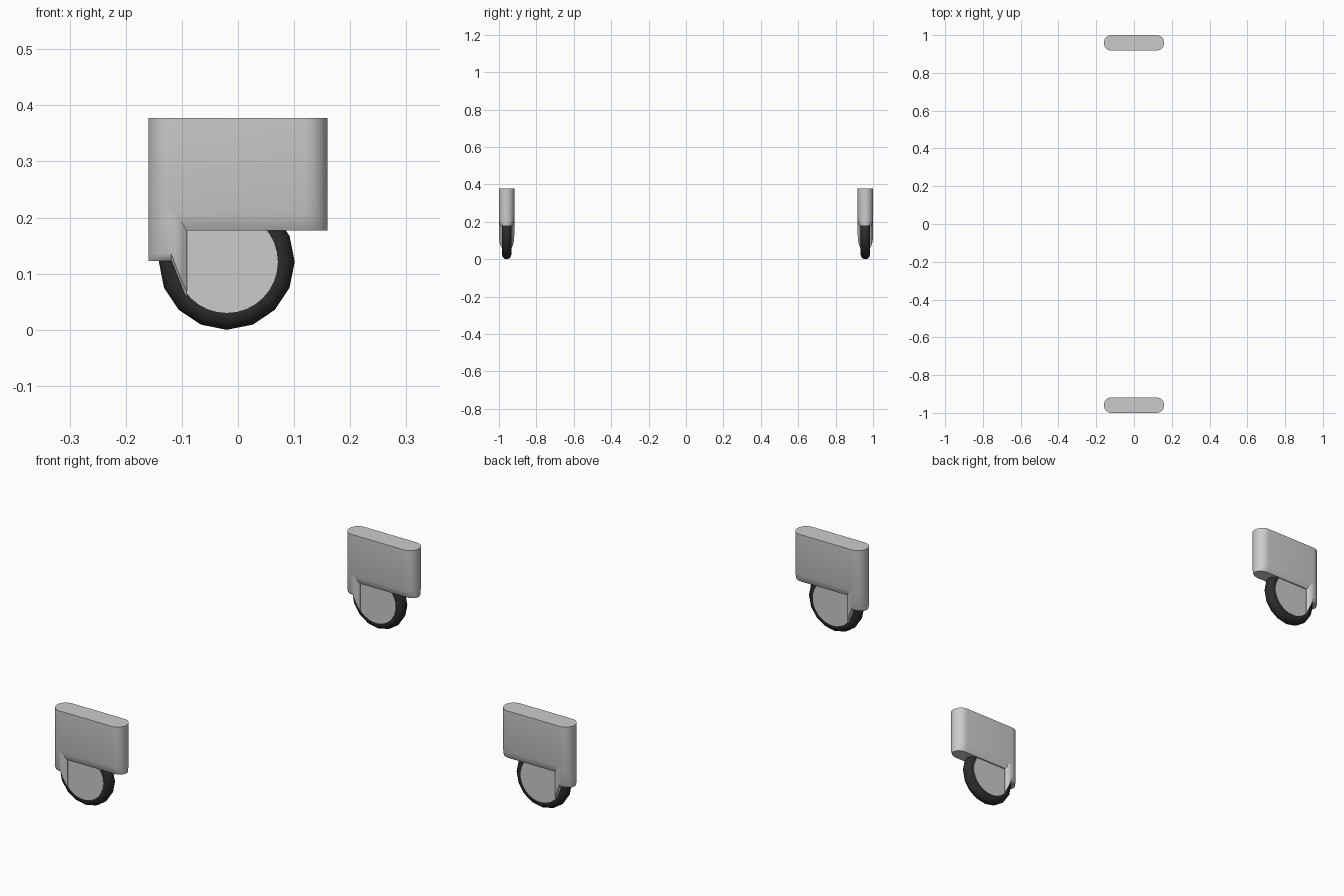
import bpy, bmesh, math

if "Cube" in bpy.data.objects:
    bpy.data.objects.remove(bpy.data.objects["Cube"])


def material(name, c):
    m = bpy.data.materials.new(name)
    m.diffuse_color = (c, c, c, 1)
    m.use_nodes = True
    m.node_tree.nodes["Principled BSDF"].inputs["Base Color"].default_value = m.diffuse_color
    return m


GREY = material("light grey", 0.6)
BLACK = material("rubber black", 0.025)


def finish(bm, name, mat, angle):
    bmesh.ops.recalc_face_normals(bm, faces=bm.faces)
    me = bpy.data.meshes.new(name)
    bm.to_mesh(me)
    bm.free()
    ob = bpy.data.objects.new(name, me)
    bpy.context.collection.objects.link(ob)
    me.materials.append(mat)
    bpy.ops.object.select_all(action='DESELECT')
    ob.select_set(True)
    bpy.context.view_layer.objects.active = ob
    bpy.ops.object.shade_smooth_by_angle(angle=math.radians(angle))
    return ob


def loft(name, yc, stations, lip, tuck):
    """Skin along x; each station is (x, half thickness, bottom, top)."""
    bm = bmesh.new()
    rings = []
    for x, h, b, t in stations:
        k = h * (1 - tuck)
        pts = [(h, t), (-h, t), (-h, b + lip), (-(h + k) / 2, b + lip * .35),
               (-k, b), (k, b), ((h + k) / 2, b + lip * .35), (h, b + lip)]
        rings.append([bm.verts.new((x, yc + y, z)) for y, z in pts])
    for a, c in zip(rings, rings[1:]):
        for i in range(len(a)):
            j = (i + 1) % len(a)
            bm.faces.new((a[i], a[j], c[j], c[i]))
    bm.faces.new(rings[0])
    bm.faces.new(rings[-1])
    return finish(bm, name, GREY, 40)


def rounded_end(sign, bottom, top):
    """Quarter-round thinning towards the end at x = sign * 0.16."""
    out = []
    for i in range(8):
        a = math.radians(4 + 86 * i / 7)
        out.append((sign * (0.119 + 0.041 * math.cos(a)), 0.041 * math.sin(a), bottom, top))
    return out


def wheel(yc, label):
    cx, cz = -0.02, 0.121
    # tyre: 16-sided ring with a rounded section
    bm = bmesh.new()
    n, m = 16, 12
    ring = []
    for i in range(n):
        a = 2 * math.pi * i / n
        row = []
        for j in range(m):
            b = 2 * math.pi * j / m
            r = 0.096 + 0.025 * math.cos(b)
            row.append(bm.verts.new((cx + r * math.cos(a), yc + 0.025 * math.sin(b), cz + r * math.sin(a))))
        ring.append(row)
    for i in range(n):
        for j in range(m):
            p, q = ring[i], ring[(i + 1) % n]
            k = (j + 1) % m
            bm.faces.new((p[j], p[k], q[k], q[j]))
    finish(bm, label + "_tyre", BLACK, 50)
    # flat hub disc filling the tyre
    bm = bmesh.new()
    n = 32
    sides = [[bm.verts.new((cx + 0.091 * math.cos(2 * math.pi * i / n), yc + s * 0.0255,
                            cz + 0.091 * math.sin(2 * math.pi * i / n))) for i in range(n)] for s in (-1, 1)]
    bm.faces.new(sides[0])
    bm.faces.new(sides[1])
    for i in range(n):
        k = (i + 1) % n
        bm.faces.new((sides[0][i], sides[0][k], sides[1][k], sides[1][i]))
    finish(bm, label + "_hub", GREY, 40)


for yc, label in ((-0.959, "front"), (0.959, "back")):
    # upper housing with rounded ends
    loft(label + "_housing", yc,
         rounded_end(-1, 0.177, 0.377) + rounded_end(1, 0.177, 0.377)[::-1], 0.03, 0.25)
    # lower leg at the left, tapering onto the wheel
    leg = rounded_end(-1, 0.123, 0.25)
    leg += [(-0.108, 0.040, 0.095, 0.25), (-0.098, 0.036, 0.07, 0.25), (-0.091, 0.030, 0.056, 0.25)]
    loft(label + "_leg", yc, leg, 0.012, 0.2)
    wheel(yc, label)
